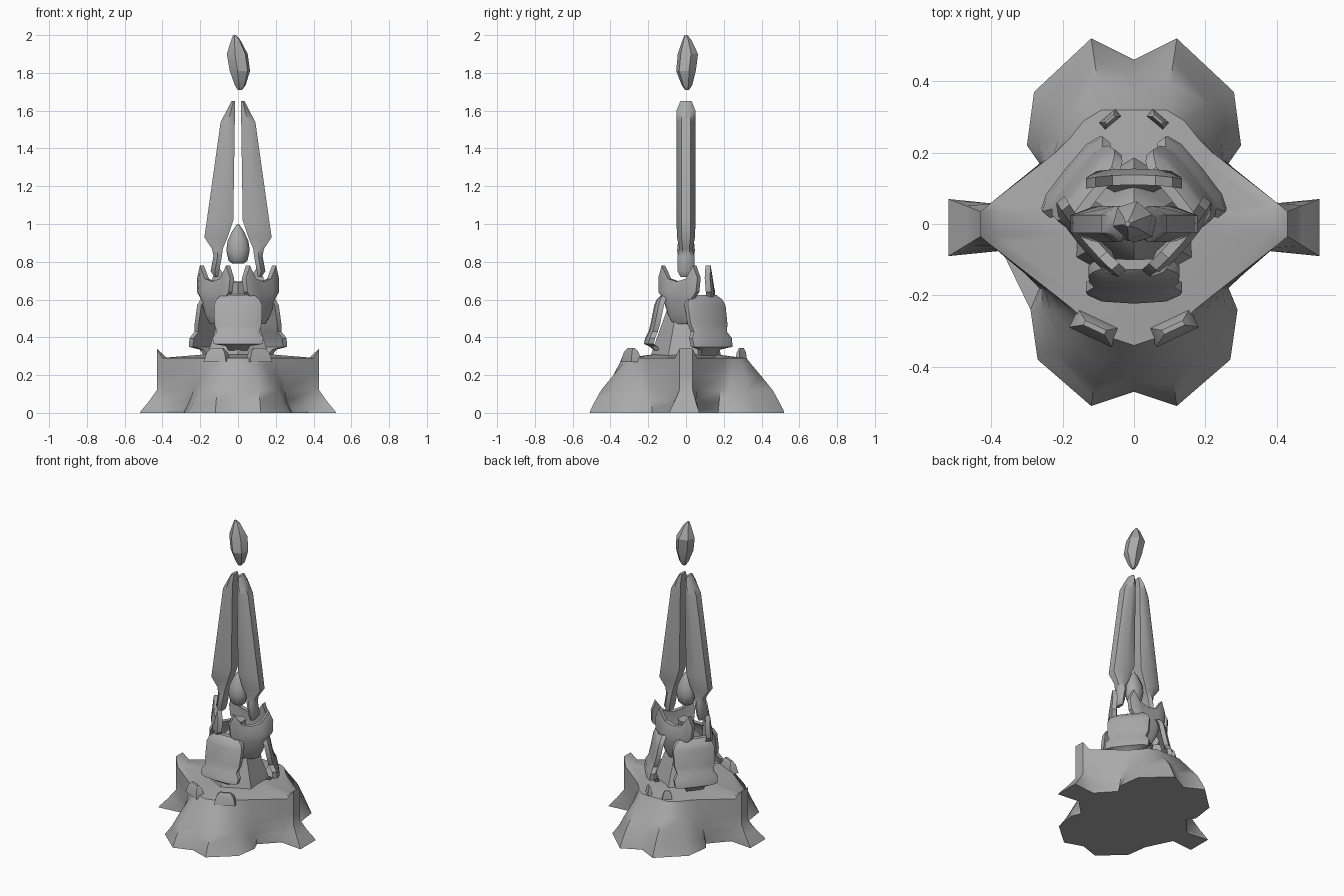
import bpy, bmesh, math

if "Cube" in bpy.data.objects:
    bpy.data.objects.remove(bpy.data.objects["Cube"])

stone = bpy.data.materials.new("grey_stone")
stone.diffuse_color = (0.4, 0.4, 0.4, 1)
stone.use_nodes = True
stone.node_tree.nodes["Principled BSDF"].inputs["Base Color"].default_value = stone.diffuse_color


def finish(name, bm, angle=35):
    bmesh.ops.recalc_face_normals(bm, faces=bm.faces)
    mesh = bpy.data.meshes.new(name)
    bm.to_mesh(mesh)
    bm.free()
    mesh.materials.append(stone)
    ob = bpy.data.objects.new(name, mesh)
    bpy.context.collection.objects.link(ob)
    bpy.ops.object.select_all(action='DESELECT')
    ob.select_set(True)
    bpy.context.view_layer.objects.active = ob
    bpy.ops.object.shade_smooth_by_angle(angle=math.radians(angle))
    return ob


def loft(name, rings, angle=35):
    """Skin closed rings of equal point count and cap both ends."""
    bm = bmesh.new()
    rows = [[bm.verts.new(p) for p in ring] for ring in rings]
    n = len(rows[0])
    for a, b in zip(rows, rows[1:]):
        for i in range(n):
            j = (i + 1) % n
            bm.faces.new((a[i], a[j], b[j], b[i]))
    caps = [bm.faces.new(rows[0]), bm.faces.new(rows[-1])]
    bmesh.ops.triangulate(bm, faces=caps)
    return finish(name, bm, angle)


def circle(n, r, z, x=0, y=0, turn=0, squash=1):
    return [(x + r * math.cos(turn + math.tau * i / n),
             y + r * squash * math.sin(turn + math.tau * i / n), z) for i in range(n)]


def plate(name, rows, direction, thick, bow, cols, crown=None, shift=0):
    """Bowed armour plate. Rows are (z, half width, radius); crown lifts the top row."""
    c, s = math.cos(math.radians(direction)), math.sin(math.radians(direction))
    bm = bmesh.new()
    sides = []
    for back in (0, 1):
        grid = []
        for k, (z, hw, r) in enumerate(rows):
            line = []
            for i, u in enumerate(cols):
                t = u * hw
                edge = abs(u) == 1 or k in (0, len(rows) - 1)
                rad = r - bow * t * t - (thick if back else (0.3 * thick if edge else 0))
                lift = crown[i] if crown and k == len(rows) - 1 else 0
                t += shift
                line.append(bm.verts.new((rad * c - t * s, rad * s + t * c, z + lift)))
            grid.append(line)
        sides.append(grid)
        for a, b in zip(grid, grid[1:]):
            for i in range(len(cols) - 1):
                bm.faces.new((a[i], a[i + 1], b[i + 1], b[i]))

    # rim joining front and back
    def rim(g):
        return (g[0] + [r[-1] for r in g[1:-1]] + g[-1][::-1]
                + [r[0] for r in g[-2:0:-1]])
    f, b = rim(sides[0]), rim(sides[1])
    for i in range(len(f)):
        j = (i + 1) % len(f)
        bm.faces.new((f[i], f[j], b[j], b[i]))
    return finish(name, bm)


# rocky base: lobed footprint rising to a diamond platform, right half front to back
foot = [(0, -.47), (.12, -.51), (.27, -.38), (.29, -.24), (.265, -.18), (.37, -.075), (.52, -.09),
        (.52, .07), (.37, .055), (.265, .17), (.30, .22), (.28, .37), (.12, .52), (0, .46)]
deck = [(0, -.34), (.09, -.31), (.13, -.28), (.17, -.24), (.22, -.20), (.40, -.06), (.43, -.035),
        (.43, .035), (.40, .06), (.22, .20), (.18, .24), (.14, .29), (.09, .32), (0, .32)]
rings = []
for z, f in ((0, 0), (.015, .04), (.06, .19), (.12, .37), (.20, .68), (.26, .9), (.29, 1.0)):
    half = []
    for i, (p, q) in enumerate(zip(foot, deck)):
        if 5 <= i <= 8:
            g = min(1, f * 2.8)     # arms rise steeply
        elif i in (1, 12):
            g = f ** 1.2            # bulging front and back ridges
        elif i in (2, 3, 10, 11):
            g = f ** .8             # hollow lobe flanks
        else:
            g = f
        spike = .05 if z == .29 and i in (6, 7) else 0
        half.append((p[0] + (q[0] - p[0]) * g, p[1] + (q[1] - p[1]) * g, z + spike))
    rings.append(half + [(-x, y, h) for x, y, h in half[-2:0:-1]])
rings.append([(x * .88, y * .9, .293) for x, y, h in rings[-1]])
rings.append([(x * .4, y * .5, .31) for x, y, h in rings[-2]])
loft("rock_base", rings, 50)

# small horns along the platform rim
for s in (-1, 1):
    for label, x, y, size, thin, tilt in (("front", .11, -.29, .065, 1, 25),
                                          ("back", .067, .293, .032, .5, -40)):
        a = math.radians(tilt) * s
        horn = []
        for z, k, w in ((.27, 1, .03), (.32, .8, .02), (.343, .5, .007)):
            w *= thin
            horn.append([(s * x + u * size * k * math.cos(a) - v * w * math.sin(a),
                          y + u * size * k * math.sin(a) + v * w * math.cos(a), z)
                         for u, v in ((-1, -1), (1, -1), (1, 1), (-1, 1))])
        loft(label + "_rim_horn", horn)

# central pedestal under the floating drop
loft("pedestal", [circle(6, r, z, turn=math.pi / 6) for z, r in
                  ((.29, .19), (.34, .175), (.52, .11), (.59, .085), (.63, .045), (.69, .05))])

# three outer shields and three crown plates between them
shield = [(.30, .05, .19), (.335, .065, .21), (.35, .13, .235), (.395, .135, .228),
          (.43, .112, .21), (.47, .125, .20), (.57, .128, .18), (.60, .115, .168), (.625, .085, .152)]
for name, d in (("front_shield", -90), ("right_shield", 39), ("left_shield", 141)):
    front = d == -90
    rows = [(z + (.03 if front else 0) * max(0, 1 - (z - .3) / .1), w, r + (-.012 if front else .012))
            for z, w, r in shield]
    plate(name, rows, d, .04, .7 if front else .35, (-1, -.7, 0, .7, 1))
crown = [(.47, .045, .125), (.52, .07, .14), (.60, .095, .15), (.64, .13, .155), (.695, .135, .15)]
for name, d, shift in (("back_crown", 90, 0), ("right_crown", -40, .05), ("left_crown", 220, -.05)):
    plate(name, crown, d, .04, .6, (-1, -.8, -.45, 0, .45, .8, 1),
          (.02, .085, .015, 0, .015, .085, .02), shift)

# twin blades
blade = [(.72, .105, .125, .03), (.75, .10, .145, .045), (.83, .085, .13, .045), (.87, .08, .138, .035),
         (.93, .055, .178, .048), (1.02, .025, .165, .05), (1.54, .017, .092, .05),
         (1.60, .015, .06, .05), (1.65, .015, .035, .03)]
for s, name in ((1, "right_blade"), (-1, "left_blade")):
    loft(name, [[(s * a, -.7 * h, z), (s * (a + b) / 2, -h, z), (s * b, -.5 * h, z),
                 (s * b, .5 * h, z), (s * (a + b) / 2, h, z), (s * a, .7 * h, z)]
                for z, a, b, h in blade], 45)

# floating drop between the blades
loft("floating_drop", [circle(10, r, z, squash=.8) for z, r in
                       ((.79, .03), (.805, .05), (.86, .062), (.91, .055), (.96, .032), (1.0, .005))], 50)

# crystal above the tips
loft("tip_crystal", [circle(6, r, z, x, y, turn=.3, squash=.95) for z, r, x, y in
                     ((1.71, .012, .01, .005), (1.735, .03, .012, .005), (1.81, .056, .01, 0),
                      (1.90, .058, -.004, .01), (1.975, .025, -.012, .005), (2.0, .008, -.018, 0))], 25)
